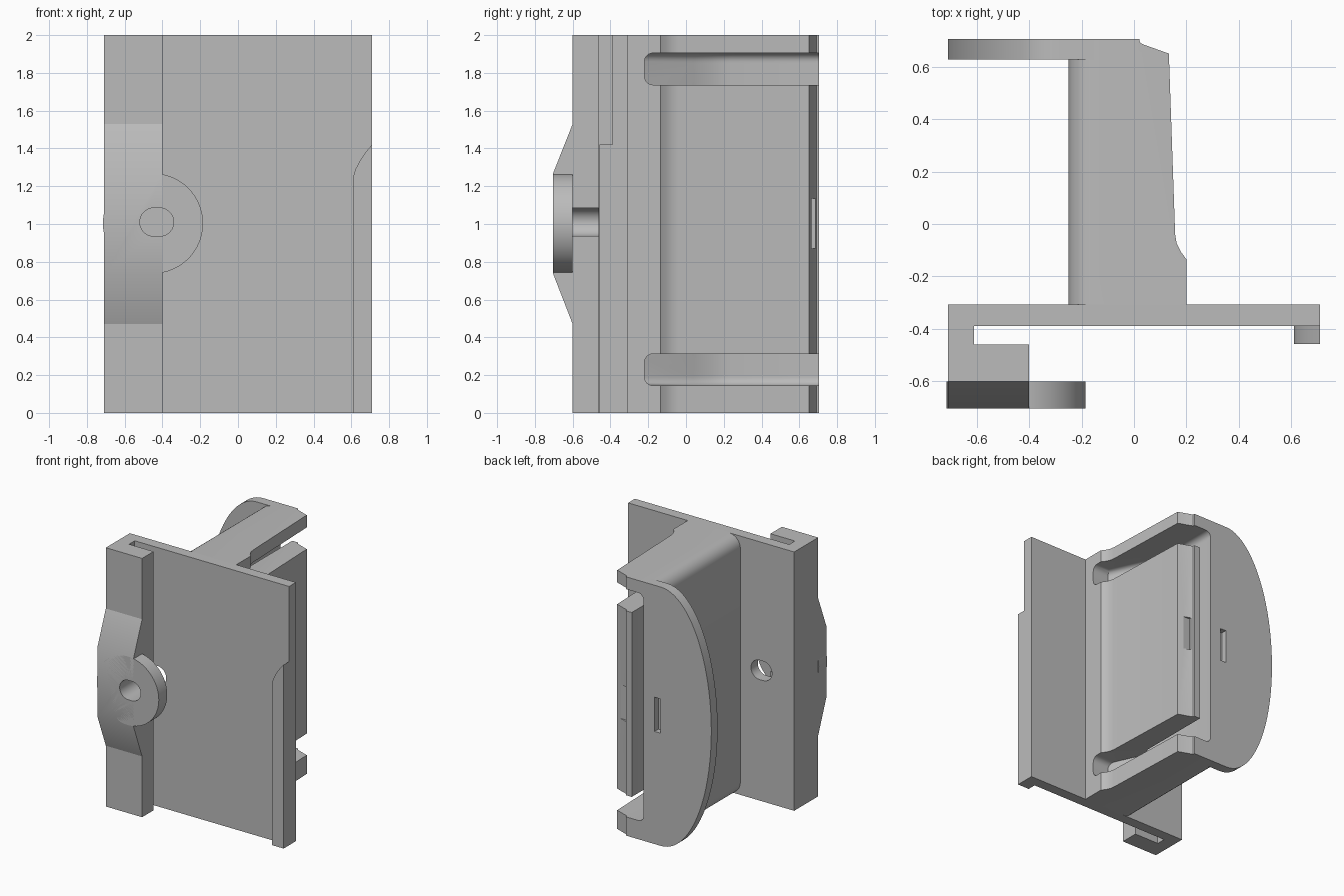
import bpy, bmesh
from math import sin, cos, pi

cube = bpy.data.objects.get("Cube")
if cube:
    bpy.data.objects.remove(cube, do_unlink=True)

grey = bpy.data.materials.new("plain_grey")
grey.use_nodes = True
colour = (0.5, 0.5, 0.5, 1)
grey.diffuse_color = colour
grey.node_tree.nodes["Principled BSDF"].inputs["Base Color"].default_value = colour


def prism(name, points, axis, low, high, round_edge=None, radius=0.05):
    """Extrude a flat outline along an axis; optionally round chosen edges."""
    place = {"x": lambda a, b, h: (h, a, b),
             "y": lambda a, b, h: (a, h, b),
             "z": lambda a, b, h: (a, b, h)}[axis]
    bm = bmesh.new()
    rings = [[bm.verts.new(place(a, b, h)) for a, b in points] for h in (low, high)]
    for ring in rings:
        bm.faces.new(ring)
    n = len(points)
    for i in range(n):
        j = (i + 1) % n
        bm.faces.new((rings[0][i], rings[0][j], rings[1][j], rings[1][i]))
    bmesh.ops.recalc_face_normals(bm, faces=bm.faces[:])
    if round_edge:
        edges = [e for e in bm.edges if round_edge(e.verts[0].co, e.verts[1].co)]
        bmesh.ops.bevel(bm, geom=edges, offset=radius, segments=6, profile=0.5,
                        affect='EDGES', clamp_overlap=True)
        bmesh.ops.recalc_face_normals(bm, faces=bm.faces[:])
    mesh = bpy.data.meshes.new(name)
    bm.to_mesh(mesh)
    bm.free()
    mesh.materials.append(grey)
    ob = bpy.data.objects.new(name, mesh)
    bpy.context.collection.objects.link(ob)
    return ob


def box(name, x0, x1, y0, y1, z0, z1):
    return prism(name, [(x0, y0), (x1, y0), (x1, y1), (x0, y1)], "z", z0, z1)


def activate(ob):
    bpy.ops.object.select_all(action='DESELECT')
    ob.select_set(True)
    bpy.context.view_layer.objects.active = ob


def cut(ob, cutters):
    activate(ob)
    for cutter in cutters:
        mod = ob.modifiers.new("cut", 'BOOLEAN')
        mod.operation = 'DIFFERENCE'
        mod.solver = 'EXACT'
        mod.object = cutter
        bpy.ops.object.modifier_apply(modifier=mod.name)


# Plate with the hooked clamp along one side
plate = prism("clamp_plate", [
    (-0.71, -0.6), (-0.4, -0.6), (-0.4, -0.46), (-0.61, -0.46), (-0.61, -0.39),
    (0.71, -0.39), (0.71, -0.307), (-0.71, -0.307)], "z", 0, 2)

# Short lip on the other side, swept back at its top
lip = prism("side_lip", [
    (0.61, 0), (0.71, 0), (0.71, 1.42), (0.675, 1.38), (0.645, 1.335),
    (0.622, 1.29), (0.61, 1.25)], "y", -0.457, -0.38)

# Raised pad and round boss around the screw hole
pad = prism("screw_pad", [
    (-0.6, 0.47), (-0.703, 0.735), (-0.703, 1.27), (-0.6, 1.53)], "x", -0.71, -0.4)
boss = prism("screw_boss", [
    (-0.45 + 0.265 * cos(i * pi / 32), 1.003 + 0.265 * sin(i * pi / 32))
    for i in range(64)], "y", -0.703, -0.6)

# Arm with its two rounded outer edges
arm = prism("arm", [
    (-0.25, -0.32), (0.2, -0.32), (0.2, -0.135), (0.178, -0.105), (0.163, -0.075),
    (0.157, -0.04), (0.133, 0.65), (0.035, 0.685), (0.023, 0.692), (0.02, 0.705),
    (-0.25, 0.705)], "z", 0, 2,
    lambda a, b: max(a.x, b.x) < -0.24 and abs(a.z - b.z) < 0.01, 0.095)

# Rounded back flange
flange = prism("back_flange", [(-0.15, 0), (-0.15, 2)] + [
    (-0.28 - 0.43 * sin(i * pi / 48), 1 + cos(i * pi / 48)) for i in range(49)],
    "y", 0.628, 0.705)

# Cutters: oval screw hole
hole = prism("hole_cutter", [
    ((-0.415 if i < 16 else -0.445) + 0.075 * sin(i % 16 * pi / 15) * (1 if i < 16 else -1),
     1.01 + 0.075 * cos(i % 16 * pi / 15) * (1 if i < 16 else -1))
    for i in range(32)], "y", -0.8, -0.2)


# Cutters: slots that free the spring panel, and the gap behind it
def slot(name, z0, z1, outer):
    def rounded(a, b):
        root = max(a.y, b.y) < -0.2 and abs(a.z - b.z) < 0.01
        floor = abs(a.z - outer) + abs(b.z - outer) < 0.01 and max(a.x, b.x) < 0.1
        return root or floor
    return prism(name, [(0.5, -0.22), (0.06, -0.22), (-0.06, 0.04), (-0.11, 0.13),
                        (-0.13, 0.24), (-0.13, 0.8), (0.5, 0.8)],
                 "z", z0, z1, rounded, 0.045)


low_slot = slot("low_slot_cutter", 0.145, 0.312, 0.145)
high_slot = slot("high_slot_cutter", 1.737, 1.905, 1.905)
gap = prism("gap_cutter", [(-0.06, 0.04), (-0.11, 0.13), (-0.13, 0.24), (-0.13, 0.8),
                           (-0.03, 0.8), (-0.03, 0.12)], "z", 0.2, 1.85)
flange_notch = box("flange_notch_cutter", -0.275, -0.225, 0.66, 0.8, 0.87, 1.135)
panel_notch = box("panel_notch_cutter", 0.035, 0.09, 0.665, 0.8, 0.87, 1.135)

for part in (plate, pad, boss):
    cut(part, [hole])
cut(arm, [low_slot, high_slot, gap, panel_notch, flange_notch])
cut(flange, [flange_notch])
for cutter in (hole, low_slot, high_slot, gap, flange_notch, panel_notch):
    bpy.data.objects.remove(cutter, do_unlink=True)

# Smooth the curves and keep the edges sharp
for part in (plate, lip, pad, boss, arm, flange):
    activate(part)
    bpy.ops.object.shade_smooth_by_angle(angle=0.5)
